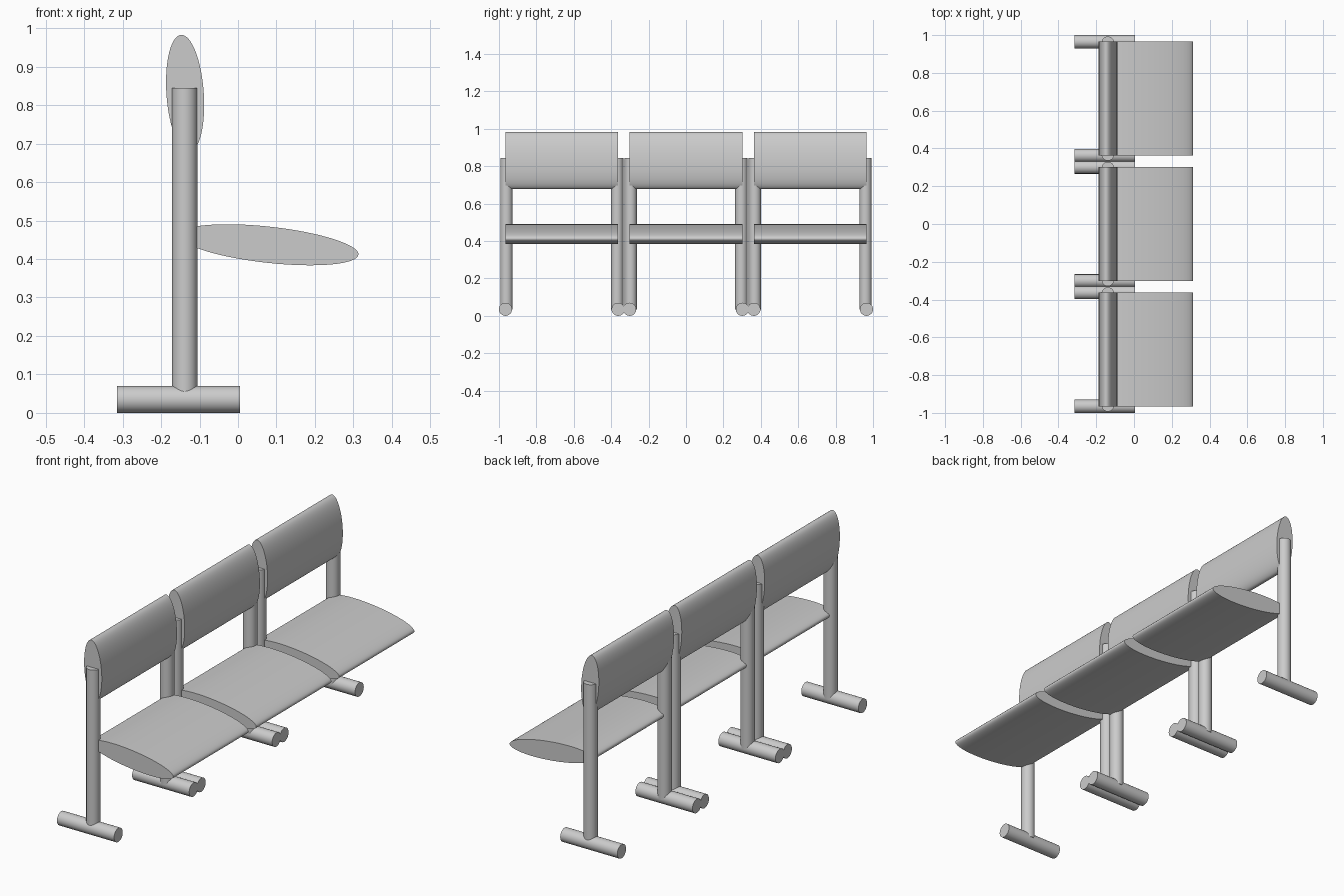
import bpy
import math

if "Cube" in bpy.data.objects:
    bpy.data.objects.remove(bpy.data.objects["Cube"])

PITCH = 0.664      # distance between neighbouring seats
FOOT_Y = 0.301     # foot offset from the seat centre
POST_Y = 0.296     # post offset from the seat centre
WIDTH = 0.602      # seat and backrest width


def smooth(obj):
    bpy.ops.object.select_all(action='DESELECT')
    obj.select_set(True)
    bpy.context.view_layer.objects.active = obj
    bpy.ops.object.shade_smooth_by_angle(angle=math.radians(30))


def cylinder(name, radius, length, location, rotation=(0, 0, 0)):
    bpy.ops.mesh.primitive_cylinder_add(vertices=32, radius=radius, depth=length,
                                        location=location, rotation=rotation)
    obj = bpy.context.object
    obj.name = name
    smooth(obj)


def elliptic_pad(name, x, y, z, half_a, half_b, tilt):
    """Ellipse in the xz plane, tilted by an angle and extruded along y."""
    n = 64
    c, s = math.cos(tilt), math.sin(tilt)
    ring = []
    for i in range(n):
        t = 2 * math.pi * i / n
        u, v = half_a * math.cos(t), half_b * math.sin(t)
        ring.append((u * c - v * s, u * s + v * c))
    verts = [(u, side * WIDTH / 2, v) for side in (-1, 1) for u, v in ring]
    faces = [tuple(range(n)), tuple(reversed(range(n, 2 * n)))]
    faces += [(i, i + n, (i + 1) % n + n, (i + 1) % n) for i in range(n)]
    mesh = bpy.data.meshes.new(name)
    mesh.from_pydata(verts, [], faces)
    obj = bpy.data.objects.new(name, mesh)
    obj.location = (x, y, z)
    bpy.context.collection.objects.link(obj)
    smooth(obj)


for k, label in zip((-1, 0, 1), ("near", "middle", "far")):
    y = k * PITCH
    # seat and backrest cushions
    elliptic_pad(f"{label}_seat", 0.08, y, 0.437, 0.2345, 0.047, math.radians(-6.3))
    elliptic_pad(f"{label}_backrest", -0.1375, y, 0.83, 0.0485, 0.153, math.radians(4))
    # upright posts and the feet beneath them
    for side, tag in ((-1, "a"), (1, "b")):
        cylinder(f"{label}_post_{tag}", 0.033, 0.81,
                 (-0.1385, y + side * POST_Y, 0.44))
        cylinder(f"{label}_foot_{tag}", 0.035, 0.32,
                 (-0.155, y + side * FOOT_Y, 0.035), (0, math.pi / 2, 0))
